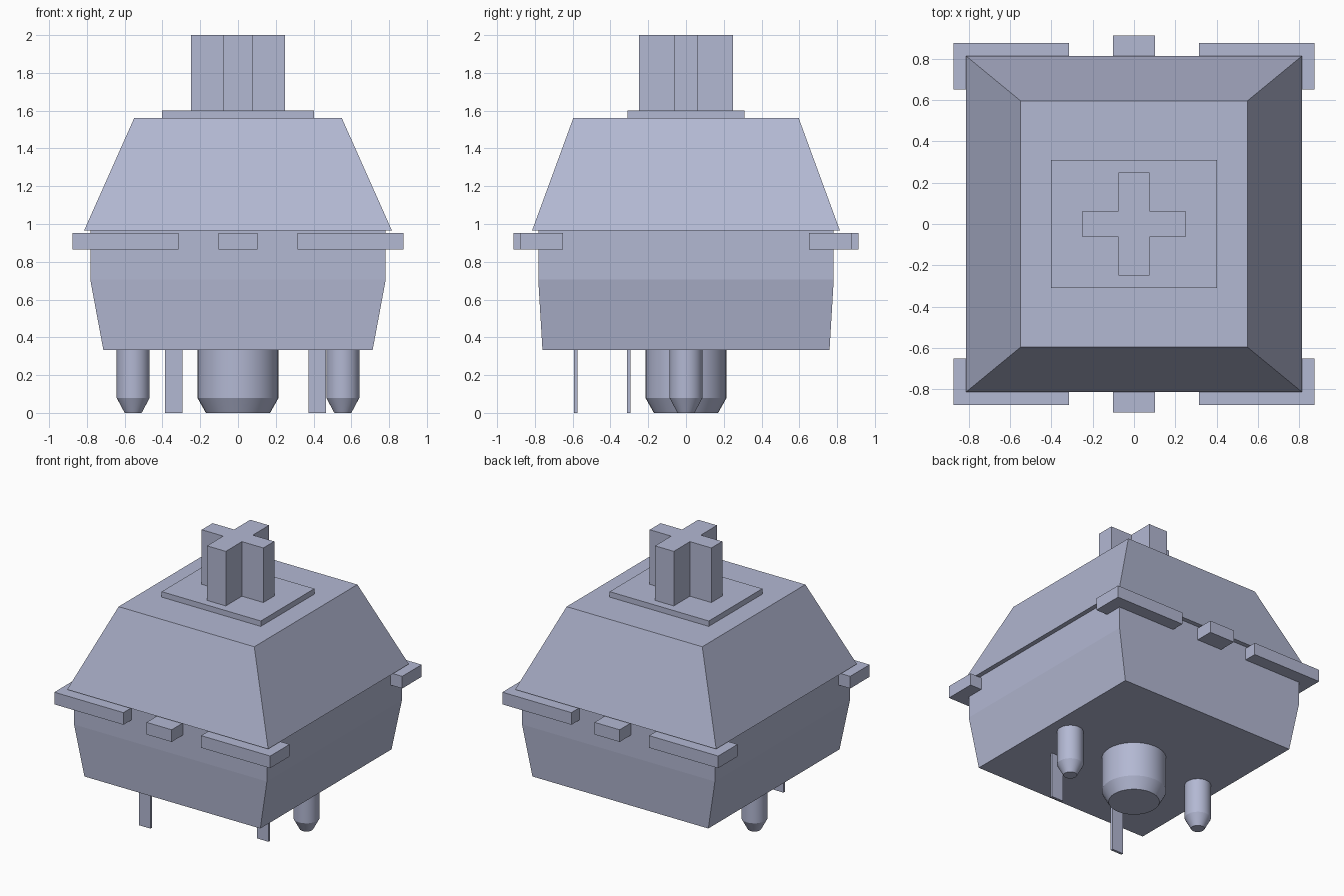
import bpy, bmesh, math

cube = bpy.data.objects.get("Cube")
if cube:
    bpy.data.objects.remove(cube, do_unlink=True)

# Single blue-grey plastic
mat = bpy.data.materials.new("blue grey plastic")
mat.use_nodes = True
colour = (0.45, 0.48, 0.65, 1.0)
mat.diffuse_color = colour
mat.node_tree.nodes["Principled BSDF"].inputs["Base Color"].default_value = colour


def loft(name, rings, smooth=False):
    """Skin a stack of equal-length rings of 3D points and cap both ends."""
    bm = bmesh.new()
    loops = [[bm.verts.new(p) for p in ring] for ring in rings]
    n = len(loops[0])
    for low, high in zip(loops, loops[1:]):
        for i in range(n):
            j = (i + 1) % n
            bm.faces.new((low[i], low[j], high[j], high[i]))
    bm.faces.new(loops[0][::-1])
    bm.faces.new(loops[-1])
    bmesh.ops.recalc_face_normals(bm, faces=bm.faces)
    mesh = bpy.data.meshes.new(name)
    bm.to_mesh(mesh)
    bm.free()
    mesh.materials.append(mat)
    obj = bpy.data.objects.new(name, mesh)
    bpy.context.collection.objects.link(obj)
    if smooth:
        bpy.ops.object.select_all(action='DESELECT')
        obj.select_set(True)
        bpy.context.view_layer.objects.active = obj
        bpy.ops.object.shade_smooth_by_angle(angle=math.radians(25))
    return obj


def rect(hx, hy, z, cx=0.0, cy=0.0):
    return [(cx + sx * hx, cy + sy * hy, z)
            for sx, sy in ((-1, -1), (1, -1), (1, 1), (-1, 1))]


def box(name, x0, x1, y0, y1, z0, z1):
    cx, cy, hx, hy = (x0 + x1) / 2, (y0 + y1) / 2, (x1 - x0) / 2, (y1 - y0) / 2
    return loft(name, [rect(hx, hy, z, cx, cy) for z in (z0, z1)])


def peg(name, x, radius, tip_radius, segments=32):
    """Round peg with a tapered lower end."""
    rings = []
    for r, z in ((tip_radius, 0.0), (radius, 0.08), (radius, 0.36)):
        rings.append([(x + r * math.cos(2 * math.pi * i / segments),
                       r * math.sin(2 * math.pi * i / segments), z)
                      for i in range(segments)])
    return loft(name, rings, smooth=True)


# Housing
loft("lower_housing", [rect(0.713, 0.76, 0.334), rect(0.782, 0.782, 0.705),
                       rect(0.782, 0.782, 0.965)])
loft("upper_housing", [rect(0.815, 0.815, 0.965), rect(0.55, 0.597, 1.56)])
box("top_plate", -0.402, 0.402, -0.31, 0.31, 1.56, 1.6)

# Cross-shaped stem
a, bx, by = 0.25, 0.076, 0.063
cross = [(-a, -by), (-bx, -by), (-bx, -a), (bx, -a), (bx, -by), (a, -by),
         (a, by), (bx, by), (bx, a), (-bx, a), (-bx, by), (-a, by)]
loft("cross_stem", [[(x, y, z) for x, y in cross] for z in (1.6, 2.0)])

# Rim tabs: four corners and one in the middle of the front and back
for y_name, sy in (("front", -1), ("back", 1)):
    for x_name, sx in (("left", 1), ("right", -1)):
        xs = sorted((sx * 0.315, sx * 0.875))
        ys = sorted((sy * 0.652, sy * 0.877))
        box(f"{y_name}_{x_name}_corner_tab", *xs, *ys, 0.864, 0.953)
    ys = sorted((sy * 0.70, sy * 0.914))
    box(f"{y_name}_middle_tab", -0.102, 0.102, *ys, 0.864, 0.953)

# Mounting pegs
peg("centre_post", 0.0, 0.215, 0.17)
peg("left_peg", 0.555, 0.0875, 0.045)
peg("right_peg", -0.555, 0.0875, 0.045)

# Flat contact pins
box("right_contact_pin", -0.387, -0.295, -0.593, -0.575, 0.0, 0.36)
box("left_contact_pin", 0.372, 0.466, -0.313, -0.295, 0.0, 0.36)
